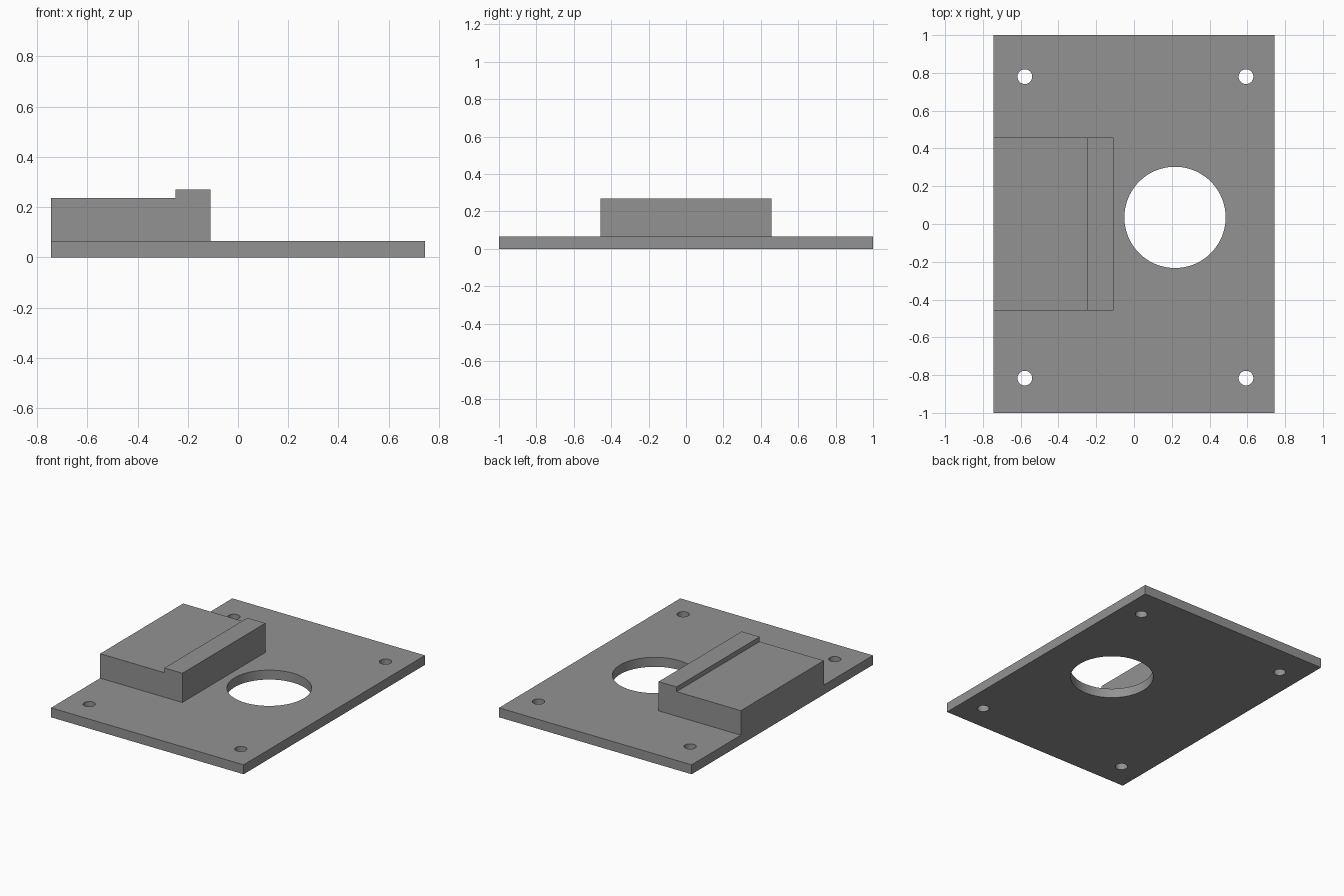
import bpy, bmesh

if "Cube" in bpy.data.objects:
    bpy.data.objects.remove(bpy.data.objects["Cube"])

LEFT, RIGHT, HALF_Y = -0.744, 0.744, 1.0
PLATE_TOP = 0.066

grey = bpy.data.materials.new("grey")
grey.diffuse_color = (0.29, 0.29, 0.29, 1)
grey.use_nodes = True
grey.node_tree.nodes["Principled BSDF"].inputs["Base Color"].default_value = grey.diffuse_color


def prism(name, profile, y0, y1):
    """Extrude an x-z profile along y."""
    bm = bmesh.new()
    face = bm.faces.new([bm.verts.new((x, y0, z)) for x, z in profile])
    side = bmesh.ops.extrude_face_region(bm, geom=[face])["geom"]
    bmesh.ops.translate(bm, vec=(0, y1 - y0, 0),
                        verts=[v for v in side if isinstance(v, bmesh.types.BMVert)])
    bmesh.ops.recalc_face_normals(bm, faces=bm.faces)
    mesh = bpy.data.meshes.new(name)
    bm.to_mesh(mesh)
    bm.free()
    mesh.materials.append(grey)
    obj = bpy.data.objects.new(name, mesh)
    bpy.context.collection.objects.link(obj)
    return obj


def combine(target, tool, operation):
    """Apply a boolean and discard the tool."""
    mod = target.modifiers.new(operation.lower(), "BOOLEAN")
    mod.object, mod.operation, mod.solver = tool, operation, "EXACT"
    bpy.context.view_layer.objects.active = target
    bpy.ops.object.modifier_apply(modifier=mod.name)
    bpy.data.objects.remove(tool)


# Flat mounting plate
plate = prism("mounting_plate", [(LEFT, 0), (RIGHT, 0), (RIGHT, PLATE_TOP),
                                 (LEFT, PLATE_TOP)], -HALF_Y, HALF_Y)

# Raised block with a low ridge along its inner edge
block = prism("raised_block", [(LEFT, PLATE_TOP), (-0.109, PLATE_TOP), (-0.109, 0.27),
                               (-0.248, 0.27), (-0.248, 0.237), (LEFT, 0.237)],
              -0.458, 0.458)
combine(plate, block, "UNION")

# Large opening and four screw holes
holes = [(0.217, 0.035, 0.268, 96)]
holes += [(x, y, 0.039, 40) for x in (-0.578, 0.593) for y in (-0.816, 0.78)]
for x, y, radius, sides in holes:
    bpy.ops.mesh.primitive_cylinder_add(vertices=sides, radius=radius, depth=0.4,
                                        location=(x, y, 0))
    cutter = bpy.context.object
    cutter.data.materials.append(grey)
    cutter.hide_render = True
    combine(plate, cutter, "DIFFERENCE")

# Smooth hole walls, sharp plate edges
bpy.ops.object.select_all(action="DESELECT")
plate.select_set(True)
bpy.context.view_layer.objects.active = plate
bpy.ops.object.shade_smooth_by_angle()
